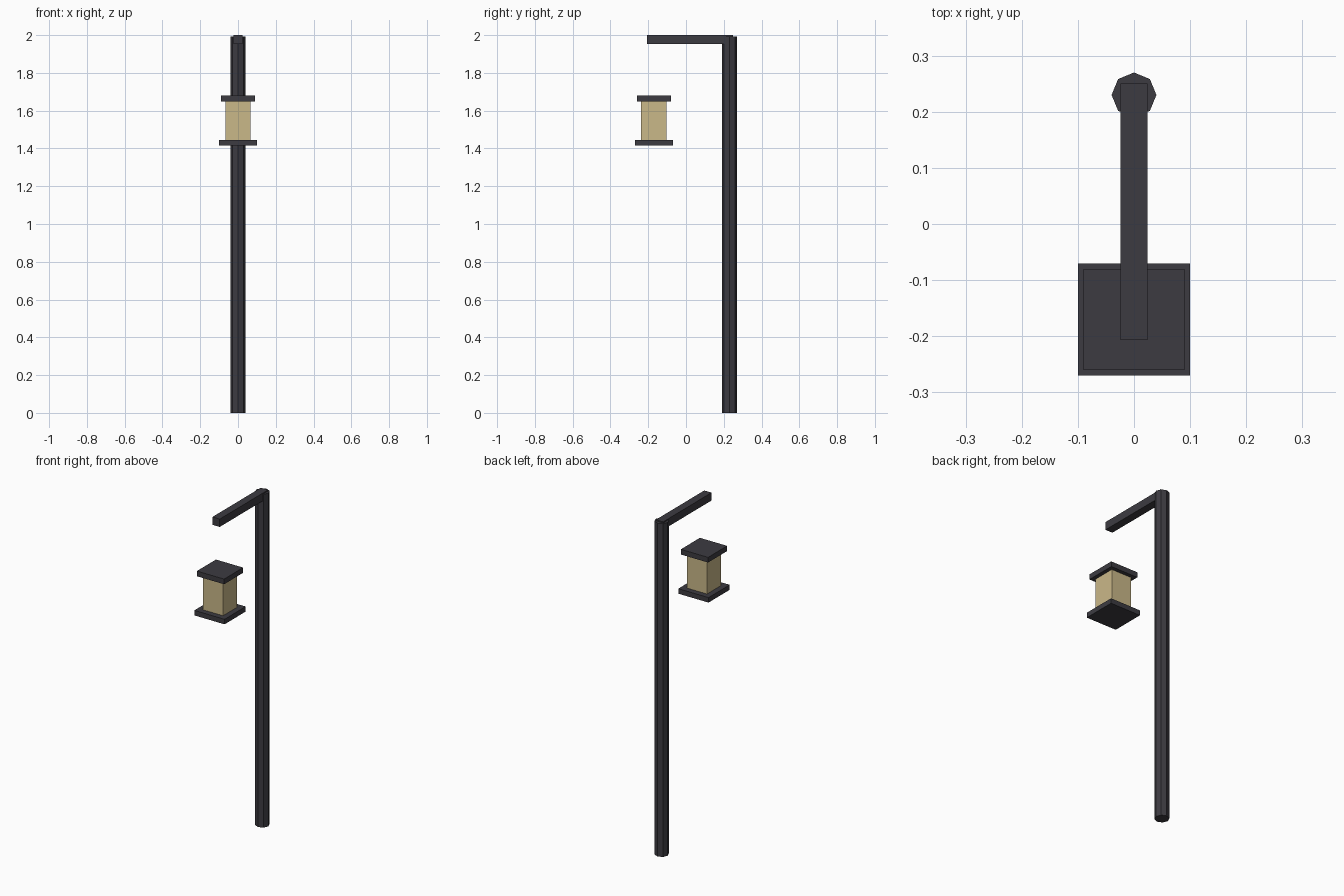
import bpy
import math

if "Cube" in bpy.data.objects:
    bpy.data.objects.remove(bpy.data.objects["Cube"])


def material(name, rgb):
    m = bpy.data.materials.new(name)
    m.diffuse_color = (*rgb, 1.0)
    m.use_nodes = True
    m.node_tree.nodes["Principled BSDF"].inputs["Base Color"].default_value = m.diffuse_color
    return m


iron = material("dark_iron", (0.046, 0.044, 0.053))
glow = material("warm_glass", (0.59, 0.48, 0.25))


def box(name, x, y, z, mat):
    """Box from (min, max) ranges on each axis."""
    bpy.ops.mesh.primitive_cube_add(
        size=1, location=[(a + b) / 2 for a, b in (x, y, z)])
    ob = bpy.context.object
    ob.name = name
    ob.scale = [b - a for a, b in (x, y, z)]
    bpy.ops.object.transform_apply(location=False, rotation=False, scale=True)
    ob.data.materials.append(mat)
    return ob


# Octagonal post, one corner facing forward
POST_Y, POST_H = 0.23, 1.993
bpy.ops.mesh.primitive_cylinder_add(
    vertices=8, radius=0.04, depth=POST_H, location=(0, POST_Y, POST_H / 2))
post = bpy.context.object
post.name = "post"
post.data.materials.append(iron)

# Horizontal arm
box("arm", (-0.024, 0.024), (-0.207, 0.25), (1.953, 2.0), iron)

# Hanging lantern: base plate, glass body, cap
LAMP_Y = -0.17
for name, half, z, mat in (
    ("lantern_base", 0.10, (1.415, 1.445), iron),
    ("lantern_glass", 0.067, (1.445, 1.648), glow),
    ("lantern_cap", 0.09, (1.648, 1.679), iron),
):
    box(name, (-half, half), (LAMP_Y - half, LAMP_Y + half), z, mat)
